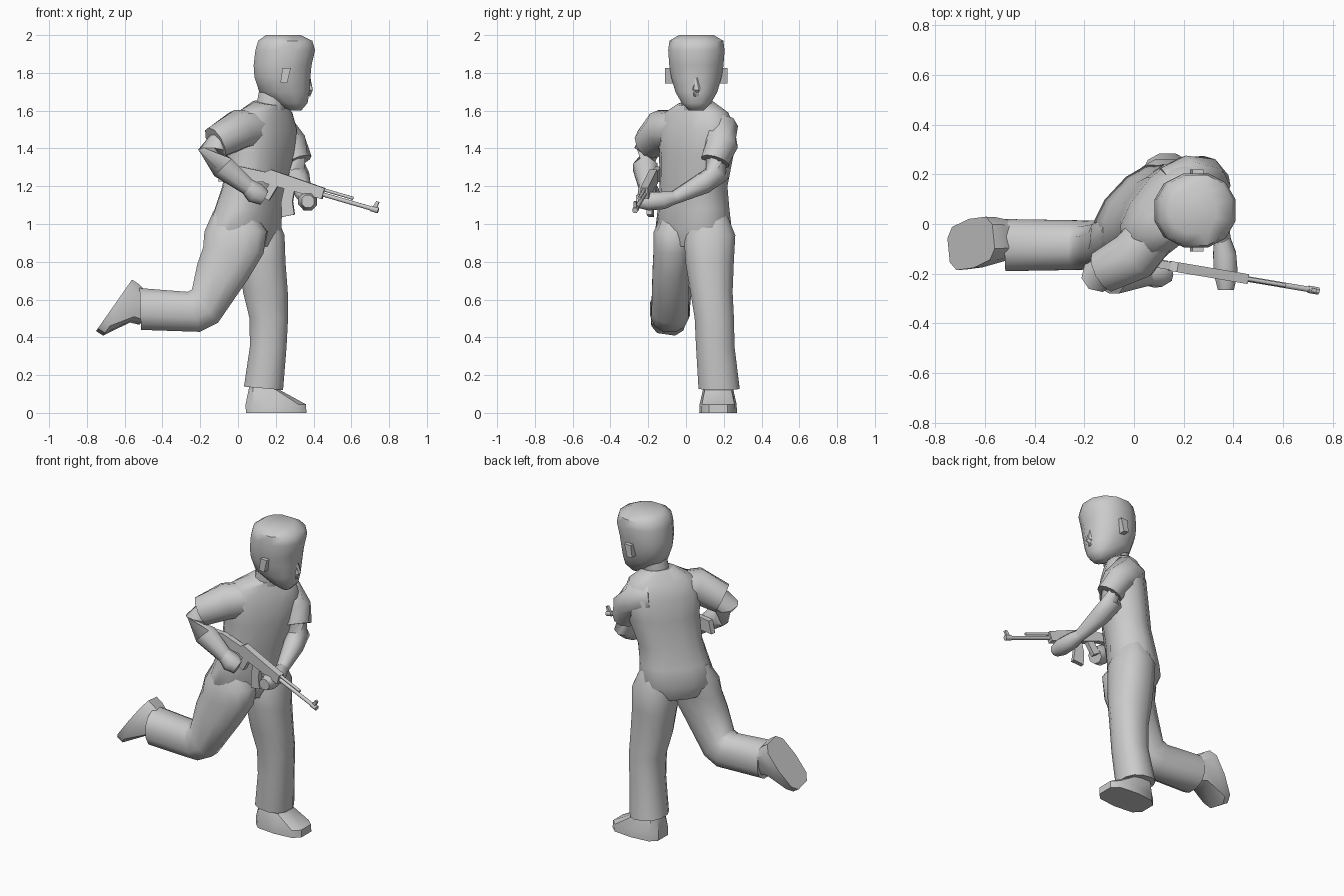
import bpy, bmesh
from math import sin, cos, pi, radians
from mathutils import Vector, Matrix


def finish(name, bm, M=Matrix(), angle=50):
    bmesh.ops.recalc_face_normals(bm, faces=bm.faces)
    bm.transform(M)
    me = bpy.data.meshes.new(name)
    bm.to_mesh(me)
    bm.free()
    me.shade_smooth()
    me.set_sharp_from_angle(angle=radians(angle))
    ob = bpy.data.objects.new(name, me)
    bpy.context.collection.objects.link(ob)
    return ob


def skin(name, rings, n, power, M=Matrix(), angle=50):
    """Bridge rings given as (centre, half a, half b, rotation matrix)."""
    bm = bmesh.new()
    loops = []
    for c, a, b, R in rings:
        loop = []
        for i in range(n):
            t = 2 * pi * (i + 0.5) / n
            x, y = cos(t), sin(t)
            p = Vector((a * abs(x) ** power * (1 if x > 0 else -1),
                        b * abs(y) ** power * (1 if y > 0 else -1), 0))
            loop.append(bm.verts.new(Vector(c) + R @ p))
        loops.append(loop)
    for l0, l1 in zip(loops, loops[1:]):
        for i in range(n):
            j = (i + 1) % n
            bm.faces.new((l0[i], l0[j], l1[j], l1[i]))
    bm.faces.new(loops[0])
    bm.faces.new(loops[-1])
    return finish(name, bm, M, angle)


def loft(name, rows, n=12, power=0.85, M=Matrix(), angle=50):
    """Rows are (x, y, z, half a, half b, pitch, yaw)."""
    rings = []
    for x, y, z, a, b, pitch, yaw in rows:
        R = Matrix.Rotation(radians(yaw), 3, 'Z') @ Matrix.Rotation(radians(pitch), 3, 'Y')
        rings.append(((x, y, z), a, b, R))
    return skin(name, rings, n, power, M, angle)


def limb(name, rows, n=8):
    """Tube along a path; rows are (x, y, z, radius)."""
    pts = [Vector(r[:3]) for r in rows]
    rings = []
    for i, r in enumerate(rows):
        d = pts[min(i + 1, len(pts) - 1)] - pts[max(i - 1, 0)]
        R = d.to_track_quat('Z', 'Y').to_matrix()
        rings.append((pts[i], r[3], r[3], R))
    return skin(name, rings, n, 0.95)


def prism(name, pts, y0, y1, M=Matrix()):
    """Side profile in x/z extruded along y."""
    bm = bmesh.new()
    f = bm.faces.new([bm.verts.new((x, y0, z)) for x, z in pts])
    ext = bmesh.ops.extrude_face_region(bm, geom=[f])['geom']
    bmesh.ops.translate(bm, vec=(0, y1 - y0, 0),
                        verts=[v for v in ext if isinstance(v, bmesh.types.BMVert)])
    return finish(name, bm, M, 30)


def rod(name, x0, x1, z, r, M):
    R = Matrix.Rotation(radians(90), 3, 'Y')
    return skin(name, [((x0, 0, z), r, r, R), ((x1, 0, z), r, r, R)], 8, 1, M)


# Torso, turned toward the right side
loft("torso", [
    (0.045, 0.045, 0.88, 0.12, 0.16, 0, -43),
    (0.035, 0.04, 0.97, 0.155, 0.225, 0, -43),
    (0.055, 0.04, 1.08, 0.145, 0.205, 0, -40),
    (0.085, 0.04, 1.2, 0.14, 0.19, 0, -38),
    (0.12, 0.055, 1.37, 0.14, 0.215, 0, -38),
    (0.13, 0.055, 1.5, 0.135, 0.23, 0, -38),
    (0.14, 0.055, 1.59, 0.105, 0.19, 0, -38),
    (0.165, 0.05, 1.64, 0.075, 0.1, 10, -30)], 14)

# Neck and head
loft("neck", [(0.165, 0.05, 1.58, 0.08, 0.075, 0, 0),
              (0.19, 0.055, 1.72, 0.08, 0.075, 0, 0)], 10, 1)
HEAD = [(1.60, .305, .03, .04), (1.64, .283, .088, .08), (1.70, .245, .137, .115),
        (1.78, .235, .153, .138), (1.84, .236, .158, .148), (1.92, .25, .163, .154),
        (1.97, .25, .148, .147), (2.0, .24, .095, .095)]
loft("head", [(x, 0.055, z, a, b, 0, 0) for z, x, a, b in HEAD], 12, 0.9)
limb("nose", [(0.365, 0.055, 1.82, 0.01), (0.375, 0.055, 1.71, 0.024),
              (0.365, 0.055, 1.68, 0.018)], 6)
for side in (-1, 1):
    y = 0.055 + side * 0.125
    prism("ear", [(0.225, 1.75), (0.26, 1.745), (0.28, 1.825), (0.235, 1.825)],
          y, y + side * 0.04)

# Standing left leg and lifted right leg, tucked into the hips
loft("left_leg", [
    (0.125, 0.12, 1.05, 0.08, 0.1, 0, 0),
    (0.125, 0.125, 0.94, 0.125, 0.14, 0, 0),
    (0.13, 0.125, 0.8, 0.125, 0.132, 0, 0),
    (0.145, 0.135, 0.64, 0.122, 0.115, 0, 0),
    (0.163, 0.15, 0.5, 0.105, 0.107, 0, 0),
    (0.16, 0.155, 0.35, 0.1, 0.105, 0, 0),
    (0.135, 0.175, 0.13, 0.107, 0.112, 5, 0)])
loft("right_leg", [
    (-0.02, -0.03, 1.07, 0.11, 0.08, 0, -15),
    (-0.01, -0.055, 0.96, 0.17, 0.115, 0, -5),
    (-0.025, -0.07, 0.86, 0.165, 0.105, 6, 0),
    (-0.08, -0.08, 0.75, 0.145, 0.1, 16, 0),
    (-0.175, -0.085, 0.565, 0.115, 0.1, 52, 0),
    (-0.235, -0.085, 0.535, 0.114, 0.103, 73, 0),
    (-0.517, -0.085, 0.55, 0.114, 0.108, 88, 0)])

# Shoes share one shape
SHOE = [(0.162, 0, 0, 0.165, 0.1, 0, 0), (0.16, 0, 0.045, 0.165, 0.098, 0, 0),
        (0.1, 0, 0.125, 0.085, 0.08, 3, 0), (0.095, 0, 0.17, 0.07, 0.065, 0, 0)]
for name, M in (
        ("left_shoe", Matrix.Translation((0.04, 0.17, 0))),
        ("right_shoe", Matrix.Translation((-0.565, -0.05, 0.7))
         @ Matrix.Rotation(radians(125), 4, 'Y') @ Matrix.Rotation(radians(-10), 4, 'Z'))):
    loft(name, SHOE, 10, 0.6, M, 40)

# Sleeves, forearms and hands
limb("right_sleeve", [(0.09, -0.02, 1.5, 0.1), (0.005, -0.125, 1.5, 0.108),
                      (-0.12, -0.19, 1.43, 0.09)], 10)
limb("right_forearm", [(-0.07, -0.17, 1.46, 0.065), (-0.14, -0.205, 1.385, 0.072),
                       (-0.08, -0.215, 1.3, 0.07), (0.06, -0.205, 1.19, 0.045)])
limb("right_hand", [(0.04, -0.205, 1.21, 0.042), (0.09, -0.2, 1.165, 0.06),
                    (0.135, -0.19, 1.14, 0.045)])
limb("left_sleeve", [(0.15, 0.14, 1.5, 0.1), (0.225, 0.18, 1.49, 0.1),
                     (0.28, 0.185, 1.42, 0.09), (0.315, 0.155, 1.33, 0.078)], 10)
limb("left_forearm", [(0.3, 0.165, 1.38, 0.06), (0.31, 0.165, 1.265, 0.066),
                      (0.325, 0.09, 1.215, 0.06), (0.355, -0.07, 1.135, 0.036)])
limb("left_hand", [(0.355, -0.06, 1.14, 0.036), (0.365, -0.12, 1.125, 0.05),
                   (0.37, -0.2, 1.12, 0.052), (0.37, -0.265, 1.12, 0.035)])

# Rifle, pitched down and turned outward
G = (Matrix.Translation((0.3, -0.195, 1.2)) @ Matrix.Rotation(radians(-9.6), 4, 'Z')
     @ Matrix.Rotation(radians(16), 4, 'Y'))
PARTS = {
    "rifle_receiver": ([(-.17, .03), (-.145, .05), (.16, .035), (.16, -.025), (-.16, -.028)], .02),
    "rifle_stock": ([(-.16, .03), (-.31, .02), (-.4, -.01), (-.4, -.09), (-.16, -.022)], .016),
    "rifle_grip": ([(-.13, -.02), (-.085, -.02), (-.11, -.11), (-.155, -.1)], .015),
    "rifle_magazine": ([(-.05, -.02), (.006, -.02), (.012, -.08), (.041, -.144),
                        (-.02, -.175), (-.045, -.1)], .014),
    "rifle_front_sight": ([(.43, 0), (.455, 0), (.46, .045), (.445, .045)], .008)}
for name, (pts, w) in PARTS.items():
    prism(name, pts, -w, w, G)
rod("rifle_barrel", 0.15, 0.465, 0.0, 0.012, G)
rod("rifle_gas_tube", 0.15, 0.32, 0.025, 0.009, G)
rod("rifle_muzzle", 0.425, 0.467, 0.0, 0.016, G)
